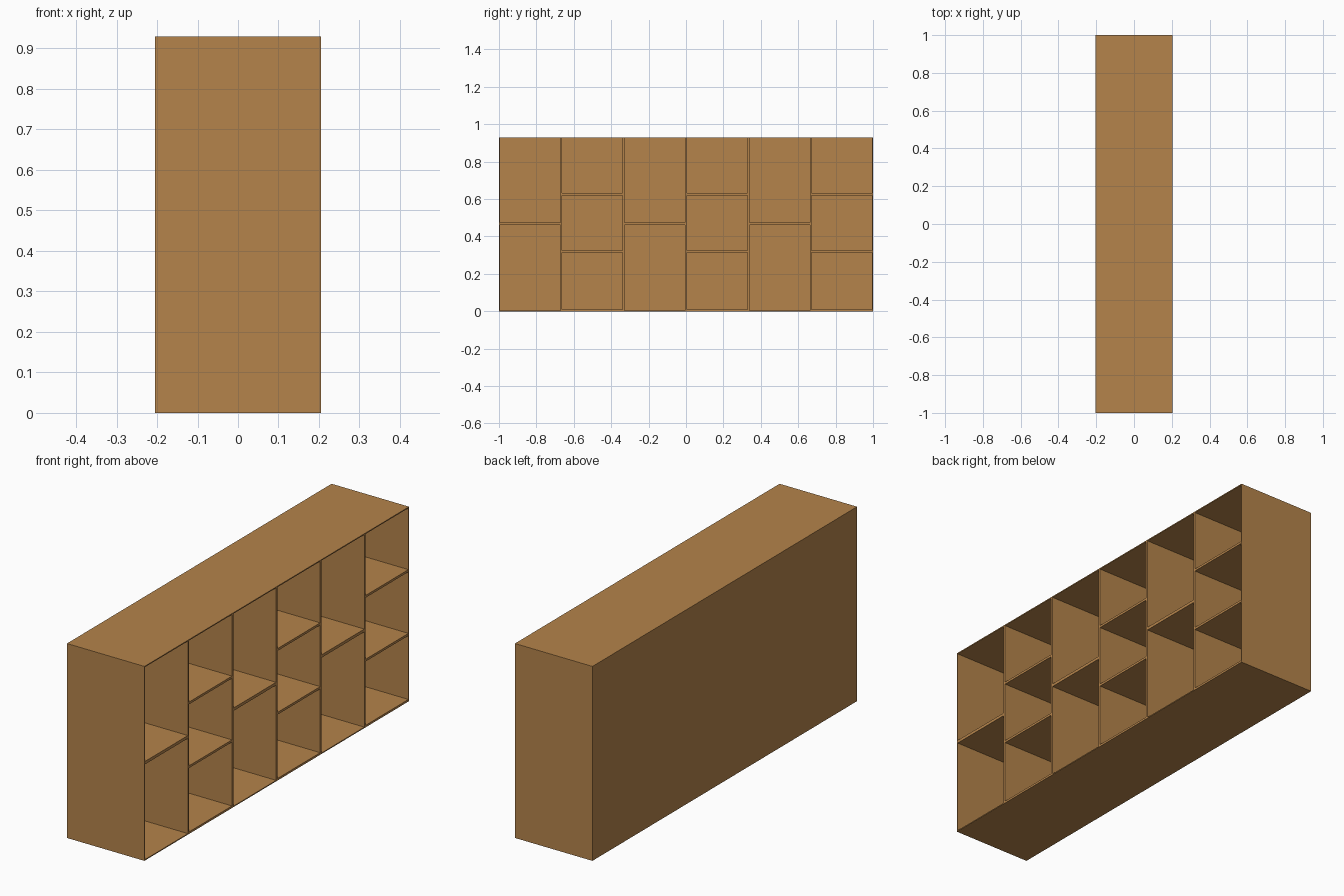
import bpy

if "Cube" in bpy.data.objects:
    bpy.data.objects.remove(bpy.data.objects["Cube"])

W, L, H = 0.41, 2.0, 0.93      # depth (x), length (y), height (z)
T = 0.005                      # outer board thickness
D = 0.01                       # divider and back thickness
COLS = 6

wood = bpy.data.materials.new("wood")
wood.diffuse_color = (0.46, 0.23, 0.07, 1)
wood.use_nodes = True
wood.node_tree.nodes["Principled BSDF"].inputs["Base Color"].default_value = wood.diffuse_color


def board(name, x, y, z):
    """Box spanning the given (min, max) ranges."""
    spans = (x, y, z)
    bpy.ops.mesh.primitive_cube_add(size=1, location=[(a + b) / 2 for a, b in spans])
    ob = bpy.context.object
    ob.name = name
    ob.scale = [b - a for a, b in spans]
    bpy.ops.object.transform_apply(location=False, rotation=False, scale=True)
    ob.data.materials.append(wood)
    return ob


full_x = (-W / 2, W / 2)
inner_x = (-W / 2 + D, W / 2)
inner_y = (-L / 2 + T, L / 2 - T)
inner_z = (T, H - T)

# Outer case: open towards +x
board("end_panel_left", full_x, (-L / 2, -L / 2 + T), (0, H))
board("end_panel_right", full_x, (L / 2 - T, L / 2), (0, H))
board("bottom_panel", full_x, inner_y, (0, T))
board("top_panel", full_x, inner_y, (H - T, H))
board("back_panel", (-W / 2, -W / 2 + D), inner_y, inner_z)

# Upright dividers
step = L / COLS
for i in range(1, COLS):
    y = -L / 2 + i * step
    board(f"divider_{i}", inner_x, (y - D / 2, y + D / 2), inner_z)

# Shelves: two tall cells alternate with three short ones
tall = [(0.46, 0.474)]
short = [(T, 0.01), (0.315, 0.326), (0.62, 0.631)]
for i in range(COLS):
    y0 = -L / 2 + i * step + T
    for j, z in enumerate(short if i % 2 else tall):
        board(f"shelf_{i + 1}_{j + 1}", inner_x, (y0, y0 + step - 2 * T), z)
